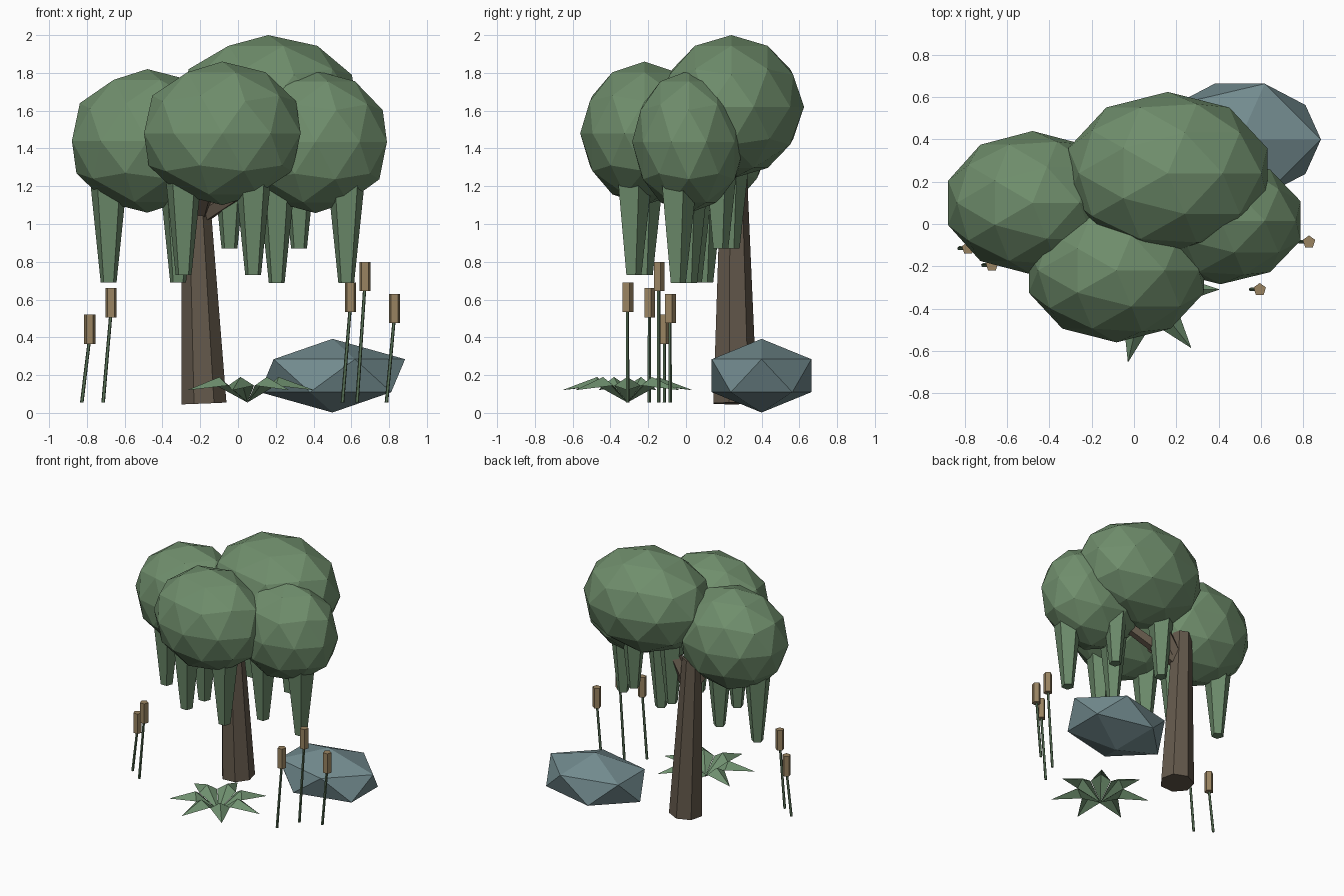
import bpy, bmesh, math
from mathutils import Vector, Matrix

if "Cube" in bpy.data.objects:
    bpy.data.objects.remove(bpy.data.objects["Cube"])


def material(name, rgb):
    m = bpy.data.materials.new(name)
    m.diffuse_color = (*rgb, 1)
    m.use_nodes = True
    m.node_tree.nodes["Principled BSDF"].inputs["Base Color"].default_value = m.diffuse_color
    return m


LEAF = material("canopy green", (0.16, 0.27, 0.15))
MOSS = material("moss green", (0.15, 0.255, 0.145))
BARK = material("bark brown", (0.125, 0.098, 0.07))
ROCK = material("blue grey rock", (0.17, 0.26, 0.275))
FERN = material("fern green", (0.16, 0.28, 0.16))
STEM = material("stem green", (0.10, 0.17, 0.095))
HEAD = material("reed brown", (0.32, 0.23, 0.12))


def finish(bm, name, mat):
    mesh = bpy.data.meshes.new(name)
    bm.to_mesh(mesh)
    bm.free()
    mesh.materials.append(mat)
    ob = bpy.data.objects.new(name, mesh)
    bpy.context.collection.objects.link(ob)
    return ob


def blob(name, mat, centre, radii, subdiv):
    bm = bmesh.new()
    bmesh.ops.create_icosphere(bm, subdivisions=subdiv, radius=1,
                               matrix=Matrix.LocRotScale(Vector(centre), None, Vector(radii)))
    return finish(bm, name, mat)


def taper(name, mat, a, b, ra, rb, sides):
    """Tapered prism from a to b."""
    a, b = Vector(a), Vector(b)
    d = b - a
    # keep near-upright prisms unrotated about z
    rot = Vector((0, 0, 1)).rotation_difference(d)
    bm = bmesh.new()
    bmesh.ops.create_cone(bm, cap_ends=True, segments=sides, radius1=ra, radius2=rb,
                          depth=d.length,
                          matrix=Matrix.LocRotScale((a + b) / 2, rot, None))
    return finish(bm, name, mat)


# Trunk
taper("trunk", BARK, (-0.18, 0.255, 0.05), (-0.23, 0.25, 1.27), 0.122, 0.073, 7)

# Canopy clumps, each with a branch and two hanging moss strands
clumps = [
    ((-0.48, 0.10, 1.44), (0.42, 0.34, 0.38)),
    ((0.16, 0.24, 1.62), (0.495, 0.385, 0.38)),
    ((-0.083, -0.22, 1.48), (0.436, 0.34, 0.38)),
    ((0.41, 0.015, 1.435), (0.398, 0.30, 0.377)),
]
for i, (c, r) in enumerate(clumps, 1):
    blob(f"canopy_{i}", LEAF, c, r, 2)
    taper(f"branch_{i}", BARK, (-0.215, 0.25, 1.03), c, 0.05, 0.035, 5)
    tip = c[2] - r[2] - 0.37
    for j, (dx, dy) in enumerate([(-0.205, 0.0), (0.163, -0.06)], 1):
        x, y = c[0] + dx, c[1] + dy
        taper(f"moss_strand_{i}_{j}", MOSS, (x, y, tip), (x, y, tip + 0.53), 0.044, 0.102, 5)

# Rock
blob("rock", ROCK, (0.5, 0.40, 0.197), (0.43, 0.31, 0.195), 1)

# Fern: seven folded leaves around one root
bm = bmesh.new()
for k in range(7):
    rot = Matrix.Translation((0.05, -0.31, 0)) @ Matrix.Rotation(k * math.tau / 7, 4, 'Z')
    root, left, right, ridge, tip = [bm.verts.new(rot @ Vector(p)) for p in (
        (0, 0, 0.055), (0.15, 0.07, 0.145), (0.15, -0.07, 0.145),
        (0.165, 0, 0.19), (0.355, 0, 0.12))]
    for f in ((root, ridge, left), (root, right, ridge), (ridge, tip, left), (ridge, right, tip)):
        bm.faces.new(f)
for f in bm.faces:
    f.normal_update()
    if f.normal.z < 0:
        f.normal_flip()
finish(bm, "fern", FERN)

# Reeds: (head x, y, head top z)
reeds = [(-0.785, -0.115, 0.52), (-0.672, -0.195, 0.66), (0.595, -0.31, 0.69),
         (0.672, -0.145, 0.80), (0.828, -0.085, 0.63)]
for i, (x, y, z) in enumerate(reeds, 1):
    taper(f"reed_stem_{i}", STEM, (x - 0.042, y, 0.055), (x, y, z - 0.12), 0.010, 0.009, 5)
    taper(f"reed_head_{i}", HEAD, (x, y, z - 0.155), (x, y, z), 0.031, 0.031, 5)
